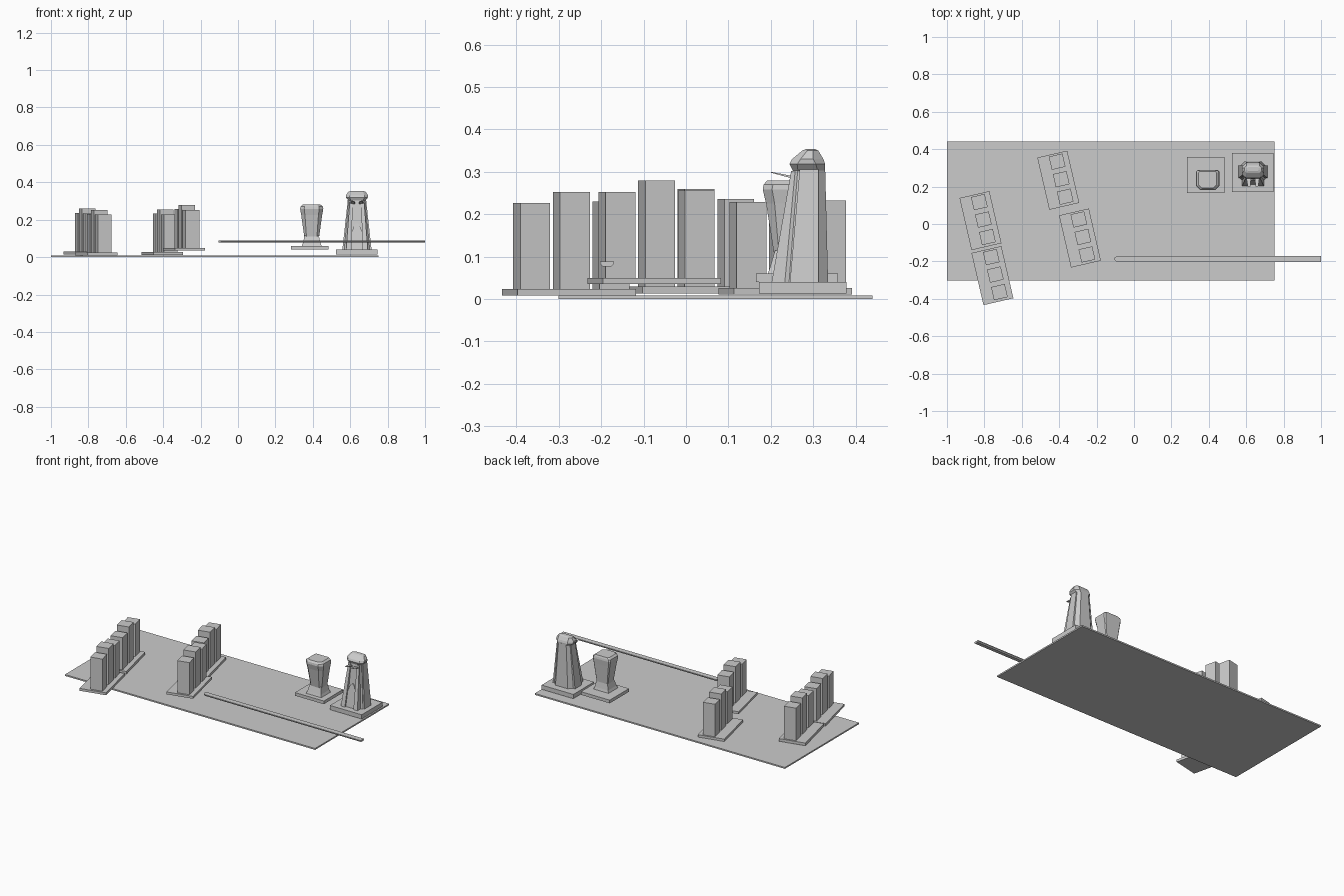
import bpy, bmesh
from math import radians
from mathutils import Matrix


def loft(name, rings):
    """Closed solid through rings holding equal numbers of points."""
    bm = bmesh.new()
    vs = [[bm.verts.new(p) for p in r] for r in rings]
    n = len(vs[0])
    for a, b in zip(vs, vs[1:]):
        for i in range(n):
            bm.faces.new((a[i], a[(i + 1) % n], b[(i + 1) % n], b[i]))
    bm.faces.new(vs[0])
    bm.faces.new(vs[-1])
    bmesh.ops.recalc_face_normals(bm, faces=bm.faces)
    me = bpy.data.meshes.new(name)
    bm.to_mesh(me)
    bm.free()
    ob = bpy.data.objects.new(name, me)
    bpy.context.collection.objects.link(ob)
    return ob


def rect(x0, x1, y0, y1, z):
    return [(x0, y0, z), (x1, y0, z), (x1, y1, z), (x0, y1, z)]


def box(name, x0, x1, y0, y1, z0, z1):
    return loft(name, [rect(x0, x1, y0, y1, z0), rect(x0, x1, y0, y1, z1)])


def cut_rect(cx, half, y0, y1, z, f, b):
    """Rectangle with front corners cut by f and rear corners by b."""
    return [(cx - half + f, y0, z), (cx + half - f, y0, z),
            (cx + half, y0 + f, z), (cx + half, y1 - b, z),
            (cx + half - b, y1, z), (cx - half + b, y1, z),
            (cx - half, y1 - b, z), (cx - half, y0 + f, z)]


# Ground slab
box("ground_slab", -1, 0.75, -0.301, 0.44, 0, 0.009)

# Four rows of three blocks, each on its own plinth
rows = [(-0.821, 0.018, 0.013, 0.030), (-0.757, -0.276, 0.009, 0.024),
        (-0.405, 0.234, 0.011, 0.026), (-0.289, -0.075, 0.035, 0.050)]
for i, (x, y, z0, z1) in enumerate(rows):
    m = Matrix.Translation((x, y, 0)) @ Matrix.Rotation(radians(13), 4, 'Z')
    parts = [box(f"row_{i}_plinth", -0.082, 0.082, -0.143, 0.143, z0, z1)]
    for k, h in enumerate((0.203, 0.229, 0.206)):
        c = (k - 1) * 0.096 + 0.002
        parts.append(box(f"row_{i}_block_{k}", -0.021, 0.054,
                         c - 0.036, c + 0.036, z1, z1 + h))
    for p in parts:
        p.matrix_world = m

# Long bar with a pointed end
prof = [(-0.203, 0.088), (-0.170, 0.088), (-0.170, 0.083), (-0.176, 0.077),
        (-0.197, 0.077), (-0.203, 0.083)]
tip = [(-0.105, -0.1865 + (y + 0.1865) * 0.35, z) for y, z in prof]
loft("bar", [tip] + [[(x, y, z) for y, z in prof] for x in (-0.09, 1.0)])

# Small building: plinth, flared foot and widening body
box("small_plinth", 0.283, 0.485, 0.165, 0.358, 0.040, 0.060)
sx = 0.394
loft("small_foot", [rect(sx - 0.053, sx + 0.053, 0.193, 0.287, 0.060),
                    rect(sx - 0.047, sx + 0.047, 0.198, 0.283, 0.075),
                    rect(sx - 0.038, sx + 0.038, 0.210, 0.276, 0.115)])
loft("small_body", [cut_rect(sx, 0.040, 0.207, 0.277, 0.110, 0.012, 0.004),
                    cut_rect(sx, 0.056, 0.189, 0.285, 0.225, 0.020, 0.006),
                    cut_rect(sx, 0.062, 0.181, 0.288, 0.258, 0.022, 0.008),
                    cut_rect(sx, 0.060, 0.183, 0.286, 0.270, 0.022, 0.008),
                    cut_rect(sx, 0.048, 0.192, 0.282, 0.280, 0.018, 0.008)])

# Tower: plinth, tapering shaft and faceted head
box("tower_plinth", 0.523, 0.745, 0.172, 0.379, 0.013, 0.040)
tx = 0.636
loft("tower_shaft", [cut_rect(tx, 0.068, 0.228, 0.335, 0.040, 0.015, 0.025),
                     cut_rect(tx, 0.043, 0.254, 0.328, 0.312, 0.010, 0.016)])
loft("tower_head", [cut_rect(tx, 0.044, 0.252, 0.327, 0.302, 0.012, 0.016),
                    cut_rect(tx, 0.058, 0.244, 0.328, 0.318, 0.018, 0.022),
                    cut_rect(tx, 0.059, 0.250, 0.324, 0.330, 0.020, 0.024),
                    cut_rect(tx, 0.046, 0.274, 0.312, 0.350, 0.012, 0.012),
                    cut_rect(tx, 0.030, 0.284, 0.304, 0.354, 0.005, 0.005)])

# Front legs, side buttresses and small hoods, mirrored left and right
for s, side in ((-1, "left"), (1, "right")):
    loft(f"tower_leg_{side}", [
        rect(tx + s * 0.030, tx + s * 0.058, 0.202, 0.250, 0.040),
        rect(tx + s * 0.022, tx + s * 0.038, 0.248, 0.270, 0.302)])
    loft(f"tower_buttress_{side}", [
        rect(tx + s * 0.040, tx + s * 0.078, 0.245, 0.312, 0.040),
        rect(tx + s * 0.020, tx + s * 0.049, 0.268, 0.312, 0.306)])
    loft(f"tower_hood_{side}", [
        [(tx + s * a, 0.200, z) for a, z in
         ((0.014, 0.298), (0.028, 0.298), (0.028, 0.300), (0.014, 0.300))],
        [(tx + s * a, 0.252, z) for a, z in
         ((0.010, 0.284), (0.036, 0.284), (0.036, 0.290), (0.010, 0.290))]])

# Pointed doorway between the legs
arch = [(-0.031, 0.040), (0.031, 0.040), (0.027, 0.135), (0.014, 0.172),
        (0, 0.184), (-0.014, 0.172), (-0.027, 0.135)]
loft("tower_doorway", [[(tx + x, 0.212 + (z - 0.04) * 0.16 + d, z)
                        for x, z in arch] for d in (0, 0.03)])
